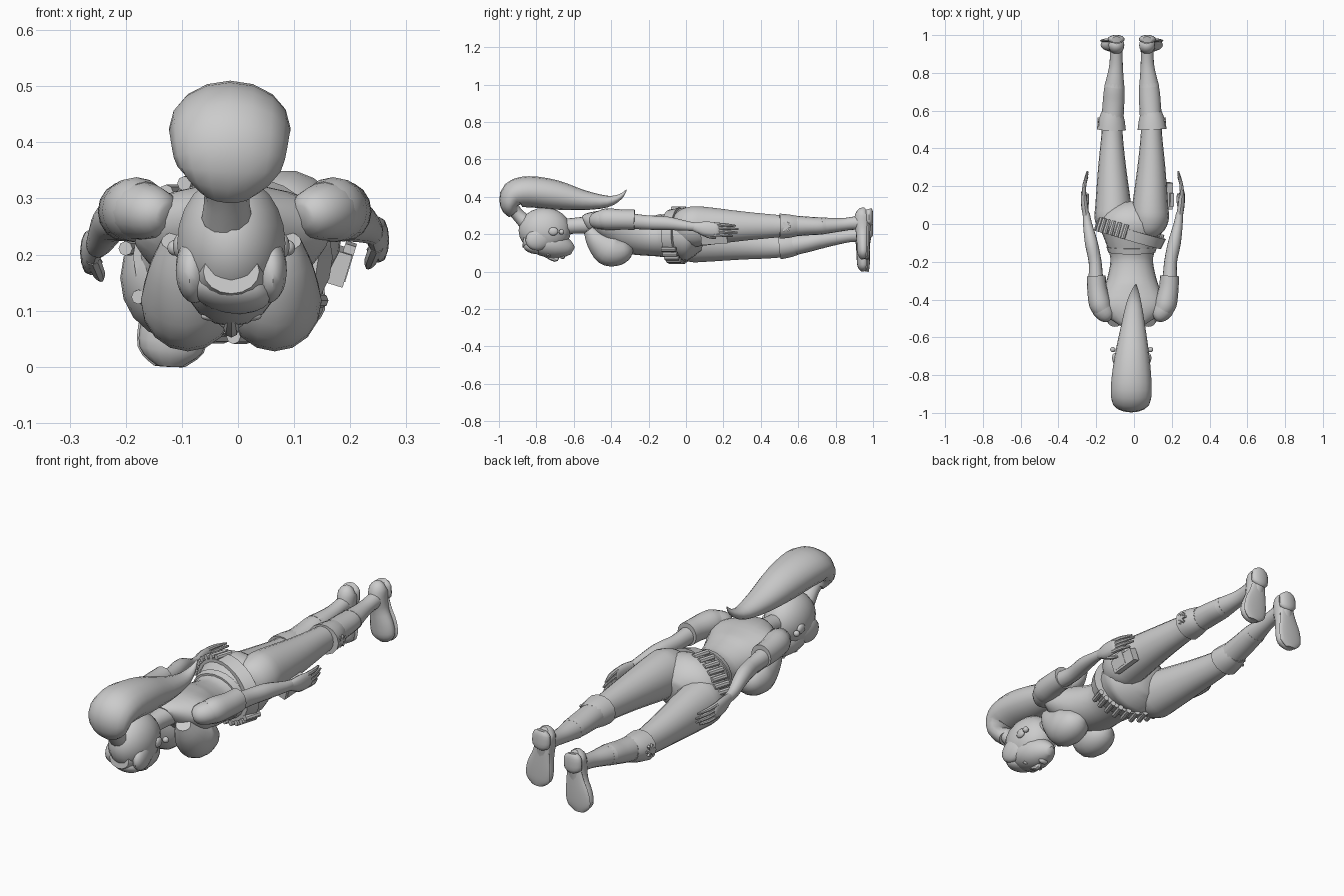
import bpy, math
from mathutils import Vector

CX = -0.012  # body midline


def make(name, verts, faces):
    me = bpy.data.meshes.new(name)
    me.from_pydata(verts, [], faces)
    ob = bpy.data.objects.new(name, me)
    bpy.context.collection.objects.link(ob)
    return ob


def spline(rows, k):
    """Catmull-Rom refinement of section rows."""
    out = []
    n = len(rows)
    for i in range(n - 1):
        p = [rows[max(i - 1, 0)], rows[i], rows[i + 1], rows[min(i + 2, n - 1)]]
        for j in range(k):
            t = j / k
            out.append([0.5 * (2 * b + (c - a) * t + (2 * a - 5 * b + 4 * c - d) * t * t
                               + (3 * b - a - 3 * c + d) * t ** 3) for a, b, c, d in zip(*p)])
    return out + [list(rows[-1])]


def loft(name, rows, sides=16, k=3):
    """Skin of ellipses (x, y, z, half width, half depth) square to the path."""
    rows = spline(rows, k)
    pts = [Vector(r[:3]) for r in rows]
    verts, faces = [], []
    for i, r in enumerate(rows):
        t = (pts[min(i + 1, len(pts) - 1)] - pts[max(i - 1, 0)]).normalized()
        a = Vector((1, 0, 0))
        a = (a - t * a.dot(t)).normalized()
        b = t.cross(a)
        for s in range(sides):
            w = 2 * math.pi * s / sides
            verts.append(pts[i] + a * max(r[3], .002) * math.cos(w) + b * max(r[4], .002) * math.sin(w))
    for i in range(len(rows) - 1):
        for s in range(sides):
            q = (s + 1) % sides
            faces.append((i * sides + s, i * sides + q, (i + 1) * sides + q, (i + 1) * sides + s))
    faces.append(tuple(reversed(range(sides))))
    faces.append(tuple(range(len(verts) - sides, len(verts))))
    return make(name, verts, faces)


def ball(name, loc, size, rot=(0, 0, 0)):
    bpy.ops.mesh.primitive_uv_sphere_add(segments=18, ring_count=12, location=loc, rotation=rot)
    ob = bpy.context.object
    ob.name, ob.scale = name, size
    return ob


def box(name, loc, size, rot=(0, 0, 0)):
    bpy.ops.mesh.primitive_cube_add(size=1, location=loc, rotation=rot)
    ob = bpy.context.object
    ob.name, ob.scale = name, size
    return ob


def leg_drop(y):
    """How far the left leg hangs below the right one."""
    keys = [(-.1, .05), (.05, .085), (.3, .1), (.5, .11), (.6, .1), (.72, .075), (.85, .065), (2, .065)]
    for (y0, d0), (y1, d1) in zip(keys, keys[1:]):
        if y <= y1:
            return d0 + (d1 - d0) * max(0, (y - y0) / (y1 - y0))


# torso, neck and bust
loft("torso", [(CX, -.54, .255, .05, .045), (CX, -.51, .262, .105, .056), (CX, -.44, .25, .178, .08),
               (CX, -.36, .215, .155, .105), (CX, -.28, .195, .128, .104), (CX, -.18, .185, .113, .102),
               (CX, -.08, .195, .145, .122), (CX, 0, .198, .172, .143), (CX, .06, .19, .14, .115),
               (CX, .1, .18, .06, .07)], 20)
loft("neck", [(CX, -.7, .235, .045, .045), (CX, -.6, .245, .042, .042), (CX, -.5, .25, .06, .05)])
loft("waistband", [(CX, -.15, .19, .125, .112), (CX, -.12, .193, .135, .117)], 20)
for s in (-1, 1):
    loft("bust", [(CX + s * .09, -.52, .225, .035, .03), (CX + s * .086, -.48, .175, .062, .062),
                  (CX + s * .078, -.42, .127, .082, .092), (CX + s * .077, -.37, .112, .081, .083),
                  (CX + s * .075, -.32, .118, .062, .058), (CX + s * .072, -.29, .128, .02, .02)])

# head, face and hair
ball("skull", (CX, -.755, .22), (.098, .14, .122))
loft("face", [(CX, -.87, .17, .05, .04), (CX, -.77, .155, .082, .07), (CX, -.69, .14, .075, .07),
              (CX, -.63, .122, .045, .045), (CX, -.605, .11, .015, .02)])
loft("nose", [(CX, -.76, .09, .008, .008), (CX, -.7, .068, .014, .016), (CX, -.685, .078, .006, .006)], 8)
ball("lips", (CX, -.66, .081), (.024, .014, .014))
ball("fringe", (CX, -.815, .135), (.072, .06, .038), (-.25, .15, 0))
for s in (-1, 1):
    ball("side_hair", (CX + s * .064, -.785, .175), (.034, .075, .06), (.3, 0, s * .15))
    ball("eye", (CX + s * .036, -.735, .09), (.018, .012, .008))
    ball("ear", (CX + s * .092, -.71, .215), (.012, .026, .022))
    ball("earring", (CX + s * .1, -.665, .212), (.014, .014, .014))
loft("hair_tie", [(-.02, -.86, .265, .045, .04), (-.02, -.9, .305, .04, .034), (-.02, -.925, .335, .05, .036)], 12)
loft("ponytail", [(-.02, -.92, .315, .05, .035), (-.016, -.943, .352, .092, .05),
                  (-.015, -.92, .41, .106, .075), (-.014, -.84, .427, .107, .083),
                  (-.01, -.7, .41, .092, .079), (-.005, -.55, .382, .066, .054),
                  (0, -.42, .375, .04, .031), (.006, -.35, .402, .018, .014),
                  (.01, -.318, .438, .002, .002)])

# arms, sleeves and hands
for s in (-1, 1):
    dz = 0 if s > 0 else -.022

    def side(rows):
        return [(-.006 + s * x, y, z + (dz if y > -.1 else 0), a, b) for x, y, z, a, b in rows]
    loft("arm", side([(.12, -.5, .268, .02, .02), (.135, -.485, .272, .045, .042), (.172, -.43, .278, .055, .053),
                      (.194, -.3, .27, .04, .042), (.2, -.2, .262, .034, .038), (.22, -.1, .258, .034, .036),
                      (.24, 0, .245, .024, .026), (.247, .06, .238, .018, .022)]))
    loft("sleeve", side([(.158, -.455, .28, .05, .05), (.175, -.42, .28, .058, .058), (.19, -.34, .278, .052, .054),
                         (.194, -.275, .277, .05, .054)]))
    loft("palm", side([(.247, .04, .24, .017, .022), (.256, .1, .23, .018, .038),
                       (.26, .16, .225, .015, .038), (.258, .175, .225, .01, .034)]), 12)
    for i in range(4):
        z = .253 - i * .018
        tip = (.265, .28, .275, .25)[i]
        loft("finger", side([(.26, .15, z, .011, .0105), (.256, .21, z - .004, .01, .0095),
                             (.24, tip, z - .008, .005, .005)]), 8, 2)
    loft("thumb", side([(.253, .07, .215, .013, .013), (.243, .12, .19, .012, .011),
                        (.238, .16, .178, .005, .005)]), 8, 2)

# legs, boots and feet (the left leg hangs lower)
for s in (-1, 1):
    def side(rows):
        return [(CX + s * (x + .004), y, z - (0 if s > 0 else leg_drop(y)), a, b) for x, y, z, a, b in rows]
    loft("leg", side([(.075, -.07, .235, .04, .05), (.08, -.03, .238, .08, .09), (.092, .03, .24, .1, .109),
                      (.094, .1, .243, .095, .105), (.1, .3, .243, .074, .08), (.1, .48, .243, .056, .062),
                      (.098, .6, .245, .055, .052)]), 18)
    loft("boot_shaft", side([(.098, .55, .244, .058, .058), (.092, .65, .244, .057, .05),
                             (.088, .72, .244, .053, .046), (.08, .82, .25, .038, .036),
                             (.078, .88, .257, .034, .034), (.078, .95, .265, .035, .04)]))
    loft("boot_cuff", side([(.104, .5, .243, .077, .069), (.102, .55, .243, .069, .064),
                            (.098, .59, .244, .057, .056)]), 14, 2)
    loft("boot_ankle_band", side([(.088, .725, .244, .054, .047), (.086, .745, .245, .05, .044)]), 14, 1)
    loft("foot", side([(.076, .965, .325, .02, .02), (.077, .95, .31, .04, .04), (.078, .945, .265, .042, .048),
                       (.084, .946, .21, .044, .038), (.097, .947, .145, .058, .035),
                       (.104, .949, .095, .056, .032), (.106, .953, .068, .025, .016)]))
    loft("heel", side([(.077, .975, .333, .025, .018), (.078, .978, .315, .043, .022), (.079, .978, .265, .043, .022),
                       (.08, .975, .25, .022, .015)]))
    loft("sole", side([(.08, .972, .26, .036, .012), (.086, .972, .21, .046, .012),
                       (.097, .972, .15, .061, .012), (.104, .97, .095, .059, .012),
                       (.106, .967, .066, .028, .01)]))
    for r in (0, math.pi / 3, 2 * math.pi / 3):
        box("cuff_star", (CX + s * .177, .535, .24 if s > 0 else .14), (.01, .055, .011), (r, 0, 0))

# tilted belt with cartridges and thigh pouch
loft("belt", [(CX - .01, -.085, .195, .172, .136), (CX + .006, -.03, .197, .182, .146)], 24, 1)
for start, step, count in ((-150, 13, 10), (102, 12, 7)):
    for i in range(count):
        w = math.radians(start + i * step)
        x = .178 * math.cos(w)
        bpy.ops.mesh.primitive_cylinder_add(vertices=8, radius=.013, depth=.078,
                                            location=(CX + x, -.05 - .28 * x, .196 + .143 * math.sin(w)),
                                            rotation=(math.pi / 2, 0, -.3))
        bpy.context.object.name = "cartridge"
box("thigh_pouch", (.18, .15, .18), (.035, .14, .06), (.08, .3, 0))
box("pouch_flap", (.192, .13, .188), (.02, .07, .066), (.08, .3, 0))

# smooth shading with sharp edges kept
bpy.ops.object.select_all(action='SELECT')
bpy.context.view_layer.objects.active = bpy.context.selected_objects[0]
bpy.ops.object.transform_apply(location=False, rotation=False, scale=True)
bpy.ops.object.shade_smooth_by_angle(angle=math.radians(40))
